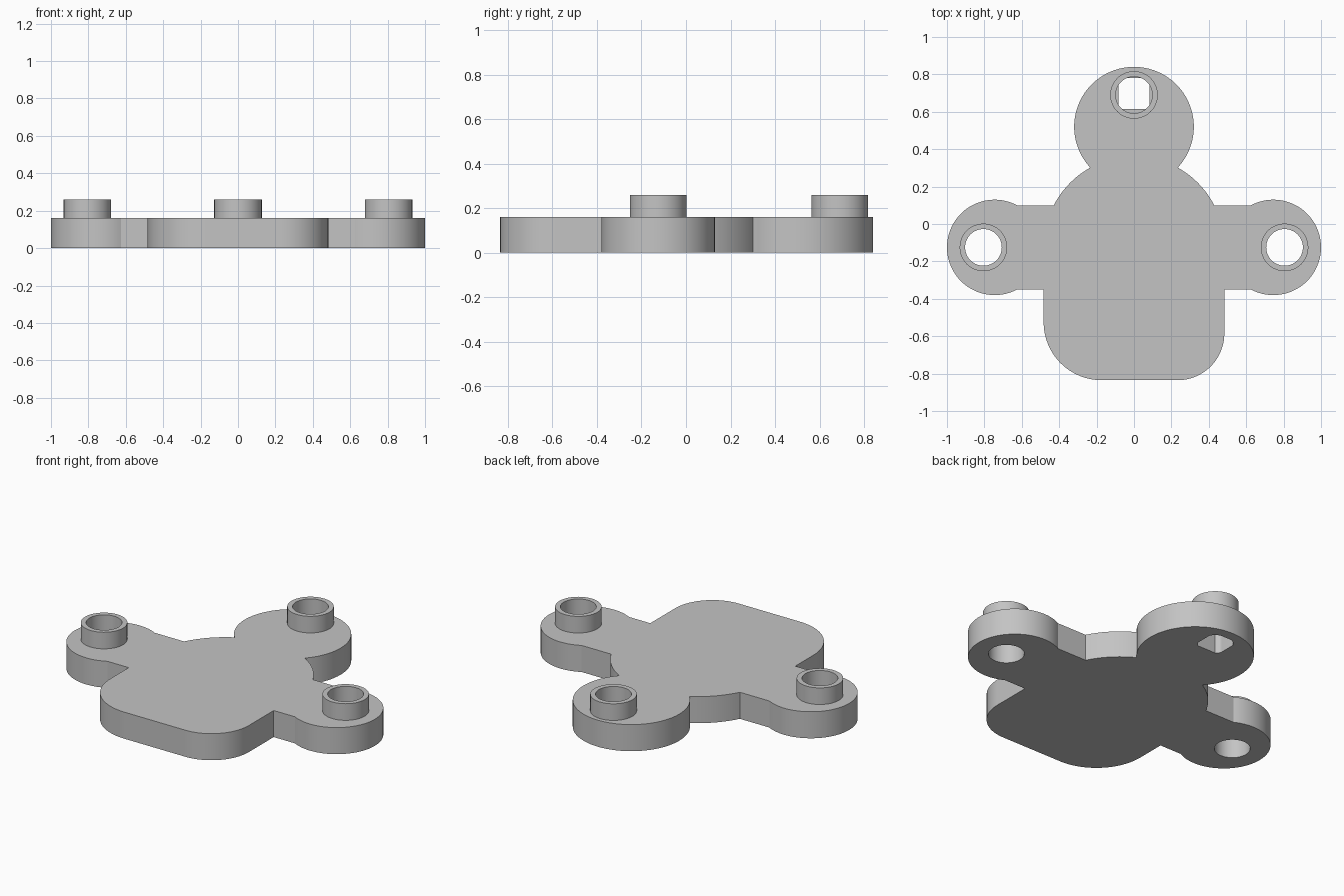
import bpy
import bmesh
from math import radians, sin, cos, atan2, hypot, asin, pi
from mathutils import Vector

cube = bpy.data.objects.get("Cube")
if cube:
    bpy.data.objects.remove(cube)

THICK, TOP = 0.16, 0.26
HOLE_R, BOSS_R = 0.098, 0.127

grey = bpy.data.materials.new("plain grey")
grey.use_nodes = True
grey.diffuse_color = (0.55, 0.55, 0.55, 1)
grey.node_tree.nodes["Principled BSDF"].inputs["Base Color"].default_value = grey.diffuse_color


def arc(cx, cy, r, start, end, steps=32):
    """Points on an arc, angles in radians."""
    return [(cx + r * cos(start + (end - start) * i / steps),
             cy + r * sin(start + (end - start) * i / steps)) for i in range(steps + 1)]


def circle(cx, cy, r, steps=64):
    return arc(cx, cy, r, 0, 2 * pi, steps)[:-1]


def slab(name, loops, z0, z1):
    """Flat plate from an outer loop and hole loops, raised from z0 to z1."""
    bm = bmesh.new()
    edges = []
    for loop in loops:
        verts = [bm.verts.new((x, y, z0)) for x, y in loop]
        edges += [bm.edges.new((a, b)) for a, b in zip(verts, verts[1:] + verts[:1])]
    bmesh.ops.triangle_fill(bm, use_beauty=True, edges=edges, normal=Vector((0, 0, 1)))
    raised = bmesh.ops.extrude_face_region(bm, geom=bm.faces[:], use_keep_orig=True)
    top = [g for g in raised["geom"] if isinstance(g, bmesh.types.BMVert)]
    bmesh.ops.translate(bm, verts=top, vec=(0, 0, z1 - z0))
    bmesh.ops.recalc_face_normals(bm, faces=bm.faces[:])
    mesh = bpy.data.meshes.new(name)
    bm.to_mesh(mesh)
    bm.free()
    mesh.materials.append(grey)
    obj = bpy.data.objects.new(name, mesh)
    bpy.context.collection.objects.link(obj)
    bpy.ops.object.select_all(action="DESELECT")
    obj.select_set(True)
    bpy.context.view_layer.objects.active = obj
    bpy.ops.object.shade_smooth_by_angle(angle=radians(25))
    return obj


# Right half of the upper outline: side lobe, arm, shoulder and head
lobe_x, lobe_y, lobe_r = 0.745, -0.125, 0.255
body_y, body_r = -0.12, 0.482
head_y, head_r = 0.52, 0.32
arm_low, arm_high = -0.35, 0.10
neck_x, neck_y = 0.235, 0.30
lobe_half = pi - asin((arm_high - lobe_y) / lobe_r)
upper = [(0.483, arm_low)]
upper += arc(lobe_x, lobe_y, lobe_r, -lobe_half, lobe_half, 64)
upper += arc(0, body_y, body_r, asin((arm_high - body_y) / body_r),
             atan2(neck_y - body_y, neck_x), 12)
upper += arc(0, head_y, head_r, atan2(neck_y - head_y, neck_x), pi / 2, 48)[1:]
mirrored = [(-x, y) for x, y in reversed(upper[:-1])]

# Lower body with two rounded corners of different size
left_r, right_r = 0.31, 0.25
lower = arc(-0.483 + left_r, -0.835 + left_r, left_r, pi, 1.5 * pi)
lower += arc(0.483 - right_r, -0.835 + right_r, right_r, 1.5 * pi, 2 * pi)

# Keyed hole: a circle flattened on four sides
boss_spots = {"left_boss": (0.805, -0.125), "right_boss": (-0.805, -0.125),
              "back_boss": (0, 0.69)}
back_x, back_y = boss_spots["back_boss"]
keyed = [(max(-0.083, min(0.083, x)), max(0.615, min(0.78, y)))
         for x, y in circle(back_x, back_y, HOLE_R)]

holes = [circle(*boss_spots[n], HOLE_R) for n in ("left_boss", "right_boss")]
slab("plate", [upper + mirrored + lower] + holes + [keyed], 0, THICK)

# Raised rings around the holes
for name, (x, y) in boss_spots.items():
    slab(name, [circle(x, y, BOSS_R), circle(x, y, HOLE_R)], THICK, TOP)
